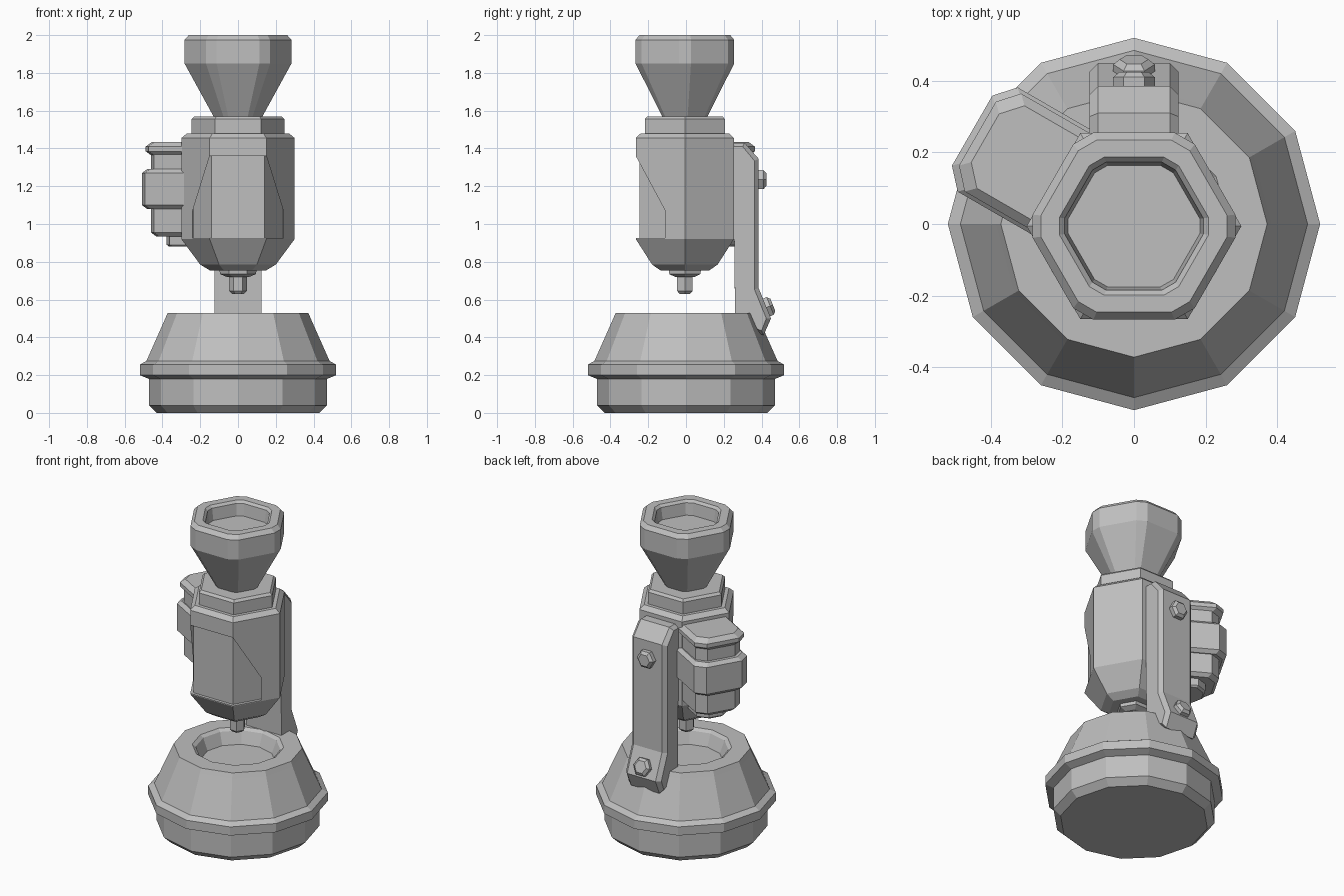
import bpy, bmesh, math
from mathutils import Matrix, Vector

cube = bpy.data.objects.get("Cube")
if cube:
    bpy.data.objects.remove(cube)

GREY = (0.52, 0.52, 0.52, 1)
grey = bpy.data.materials.new("plain grey")
grey.diffuse_color = GREY
grey.use_nodes = True
grey.node_tree.nodes["Principled BSDF"].inputs["Base Color"].default_value = GREY


def finish(name, bm, matrix=Matrix()):
    bmesh.ops.recalc_face_normals(bm, faces=bm.faces)
    bm.transform(matrix)
    mesh = bpy.data.meshes.new(name)
    bm.to_mesh(mesh)
    bm.free()
    mesh.materials.append(grey)
    obj = bpy.data.objects.new(name, mesh)
    bpy.context.collection.objects.link(obj)
    return obj


def loft(bm, rings):
    """Join equal-sized rings of points and cap both ends."""
    loops = [[bm.verts.new(p) for p in ring] for ring in rings]
    for a, b in zip(loops, loops[1:]):
        for i in range(len(a)):
            j = (i + 1) % len(a)
            bm.faces.new((a[i], a[j], b[j], b[i]))
    bm.faces.new(loops[0])
    bm.faces.new(loops[-1])


def lathe(name, profile, sides, cut=0, matrix=Matrix()):
    """Sweep (radius, z) pairs around z; cut splits each corner by that angle."""
    angles = [360 * i / sides + s for i in range(sides) for s in ((-cut, cut) if cut else (0,))]
    bm = bmesh.new()
    loft(bm, [[(r * math.cos(math.radians(a)), r * math.sin(math.radians(a)), z)
               for a in angles] for r, z in profile])
    return finish(name, bm, matrix)


def block(name, u, half, z0, z1, chamfer, matrix):
    """Box running outward along local x with clipped outer corners and a bevelled top and bottom."""
    def ring(inset, z):
        a, w = u - inset, half - inset
        return [(0.2, -w, z), (a - 0.05, -w, z), (a, 0.055 - w, z),
                (a, w - 0.055, z), (a - 0.05, w, z), (0.2, w, z)]
    bm = bmesh.new()
    loft(bm, [ring(chamfer, z0), ring(0, z0 + chamfer), ring(0, z1 - chamfer), ring(chamfer, z1)])
    return finish(name, bm, matrix)


# Base with a sunken bowl
lathe("base", [(0.43, 0), (0.472, 0.04), (0.472, 0.18), (0.52, 0.2), (0.52, 0.255),
               (0.485, 0.275), (0.385, 0.5), (0.372, 0.53), (0.265, 0.53),
               (0.245, 0.515), (0.215, 0.44)], 12)

# Six-sided body with a stepped collar
shift = Matrix.Translation((0, -0.006, 0))
body = lathe("body", [(0.15, 0.755), (0.2, 0.785), (0.3, 0.92), (0.3, 1.455), (0.27, 1.48),
                      (0.245, 1.48), (0.245, 1.555), (0.23, 1.57)], 6, matrix=shift)
lathe("front_panel", [(0.278, 0.9), (0.278, 1.4)], 6, matrix=shift)

# Cutter that opens the shell over the front panel
outline = [(0.15, 1.36), (0.24, 1.07), (0.24, 0.925)]
outline += [(-x, z) for x, z in reversed(outline)]
bm = bmesh.new()
loft(bm, [[(x, y, z) for x, z in outline] for y in (-0.5, -0.08)])
cutter = finish("panel_cutter", bm)
cutter.hide_render = True
cutter.hide_viewport = True
cutter.display_type = "WIRE"
opening = body.modifiers.new("opening", "BOOLEAN")
opening.object = cutter
opening.operation = "DIFFERENCE"
opening.solver = "EXACT"

# Funnel with clipped corners and a shallow well
lathe("funnel", [(0.125, 1.56), (0.285, 1.85), (0.285, 1.975), (0.262, 2),
                 (0.21, 2), (0.195, 1.985), (0.185, 1.91)], 6, cut=6.5, matrix=shift)

# Nozzle
lathe("nozzle_collar", [(0.06, 0.72), (0.095, 0.735), (0.1, 0.77)], 6, matrix=shift)
lathe("nozzle_tip", [(0.032, 0.63), (0.047, 0.645), (0.047, 0.76)], 6, matrix=shift)

# Back arm: side profile extruded across x, with outer corners chamfered
arm_profile = [(0.25, 1.43), (0.31, 1.43), (0.385, 1.345), (0.385, 0.66),
               (0.45, 0.5), (0.41, 0.41), (0.26, 0.48)]
inner_profile = [(0.25, 1.41), (0.3, 1.41), (0.362, 1.335), (0.362, 0.655),
                 (0.425, 0.5), (0.4, 0.435), (0.26, 0.49)]
bm = bmesh.new()
# The wide rings sit on the inner profile; the narrow ones form the back face
loft(bm, [[(x, y, z) for y, z in pts] for x, pts in
          ((-0.1, arm_profile), (0.1, arm_profile))])
loft(bm, [[(x, y, z) for y, z in pts] for x, pts in
          ((-0.1, arm_profile), (-0.124, inner_profile))])
loft(bm, [[(x, y, z) for y, z in pts] for x, pts in
          ((0.1, arm_profile), (0.124, inner_profile))])
inner_caps = [f for f in bm.faces if all(abs(abs(v.co.x) - 0.1) < 0.001 for v in f.verts)
              and abs(f.calc_center_median().x) > 0.09]
bmesh.ops.delete(bm, geom=inner_caps, context="FACES")
bmesh.ops.remove_doubles(bm, verts=bm.verts, dist=0.0001)
finish("back_arm", bm)

# Arm bolts, the lower one tilted with the foot of the arm
for name, spot, normal in (("upper_bolt", (0, 0.38, 1.235), (0, 1, 0)),
                           ("lower_bolt", (0, 0.418, 0.555), (0, 0.93, 0.37))):
    turn = Vector(normal).to_track_quat("Z", "Y").to_matrix().to_4x4()
    lathe(name, [(0.058, 0), (0.058, 0.03), (0.04, 0.045)], 6,
          matrix=Matrix.Translation(spot) @ turn)

# Side motor, stacked blocks on the back right facet
side = Matrix.Rotation(math.radians(150), 4, "Z")
for name, u, half, z0, z1, chamfer in (("motor_core", 0.482, 0.142, 0.935, 1.4, 0.02),
                                       ("motor_cap", 0.505, 0.158, 1.36, 1.435, 0.025),
                                       ("motor_band", 0.522, 0.168, 1.08, 1.29, 0.02),
                                       ("motor_foot", 0.41, 0.1, 0.88, 0.96, 0.01)):
    block(name, u, half, z0, z1, chamfer, side)
